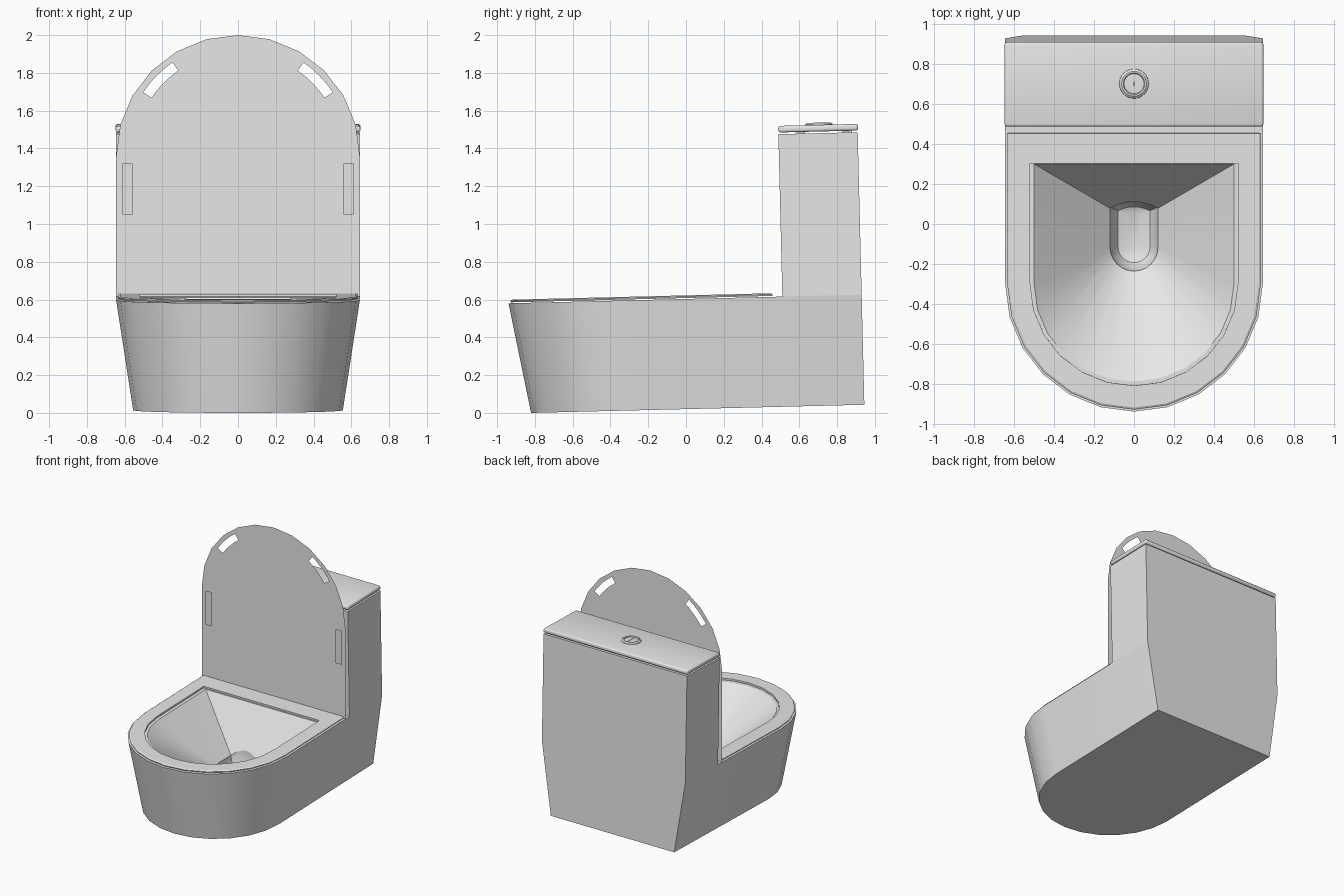
import bpy, bmesh, math
from mathutils import Matrix

cube = bpy.data.objects.get("Cube")
if cube:
    bpy.data.objects.remove(cube, do_unlink=True)

TILT = 0.0245   # whole ceramic body leans back slightly

ceramic = bpy.data.materials.new("white_ceramic")
ceramic.use_nodes = True
ceramic.diffuse_color = (0.8, 0.8, 0.8, 1)
ceramic.node_tree.nodes["Principled BSDF"].inputs["Base Color"].default_value = (0.8, 0.8, 0.8, 1)


def finish(name, bm, tilt=TILT, recalc=True):
    if recalc:
        bmesh.ops.recalc_face_normals(bm, faces=bm.faces[:])
    me = bpy.data.meshes.new(name)
    bm.to_mesh(me)
    bm.free()
    ob = bpy.data.objects.new(name, me)
    bpy.context.collection.objects.link(ob)
    me.materials.append(ceramic)
    ob.rotation_euler.x = tilt
    bpy.ops.object.select_all(action='DESELECT')
    ob.select_set(True)
    bpy.context.view_layer.objects.active = ob
    bpy.ops.object.shade_smooth_by_angle(angle=math.radians(30))
    return ob


def d_ring(w, back, yc, ry, z, bow=0.0, slope=0.0):
    """D-shaped outline: straight back and sides, half-ellipse front."""
    pts = [(w, back, z)]
    for i in range(13):
        a = math.pi * i / 12
        pts.append((w * math.cos(a), yc - ry * math.sin(a), z))
    pts.append((-w, back, z))
    for i in range(1, 6):
        t = -1 + i / 3
        dy = bow * (1 - t * t)
        pts.append((w * t, back + dy, z + slope * dy))
    return pts


def loft(bm, rings, closed=False):
    loops = [[bm.verts.new(p) for p in r] for r in rings]
    n = len(loops[0])
    pairs = list(zip(loops, loops[1:]))
    if closed:
        pairs.append((loops[-1], loops[0]))
    else:
        bm.faces.new(loops[0])
        bm.faces.new(loops[-1])
    for a, b in pairs:
        for i in range(n):
            j = (i + 1) % n
            bm.faces.new((a[i], a[j], b[j], b[i]))


def box(name, lo, hi, bevel=0.0):
    bm = bmesh.new()
    size = [h - l for l, h in zip(lo, hi)]
    mid = [(h + l) / 2 for l, h in zip(lo, hi)]
    bmesh.ops.create_cube(bm, size=1, matrix=Matrix.Translation(mid) @ Matrix.Diagonal((*size, 1)))
    if bevel:
        bmesh.ops.bevel(bm, geom=bm.edges[:], offset=bevel, segments=3, profile=0.5, affect='EDGES')
    return finish(name, bm)


# Pedestal with rim, funnel bowl and drain as one closed shell
bm = bmesh.new()
loft(bm, [
    d_ring(0.555, 0.945, -0.265, 0.555, 0.02),
    d_ring(0.645, 0.945, -0.285, 0.64, 0.603),
    d_ring(0.50, 0.315, -0.29, 0.485, 0.603),
    d_ring(0.12, 0.085, -0.11, 0.12, 0.26, bow=0.035, slope=1.5),
    d_ring(0.11, 0.085, -0.11, 0.11, 0.20, bow=0.03),
    d_ring(0.08, 0.07, -0.11, 0.08, 0.155, bow=0.02),
    d_ring(0.03, 0.05, -0.11, 0.03, 0.14, bow=0.01),
])
finish("pedestal_bowl", bm)

# Seat ring with softened outer edge
bm = bmesh.new()
loft(bm, [
    d_ring(0.52, 0.318, -0.285, 0.51, 0.608),
    d_ring(0.632, 0.472, -0.285, 0.627, 0.608),
    d_ring(0.635, 0.472, -0.285, 0.63, 0.616),
    d_ring(0.625, 0.468, -0.285, 0.62, 0.622),
    d_ring(0.52, 0.318, -0.285, 0.51, 0.622),
], closed=True)
finish("seat", bm)

# Cistern, its lid and the small spacers between them
box("cistern", (-0.645, 0.525, 0.603), (0.645, 0.945, 1.463))
box("cistern_lid", (-0.648, 0.525, 1.472), (0.648, 0.948, 1.507), 0.012)
for sx, side in ((-1, "right"), (1, "left")):
    for y, place in ((0.64, "front"), (0.89, "back")):
        box(f"spacer_{place}_{side}", (sx * 0.58 - 0.03, y - 0.025, 1.46),
            (sx * 0.58 + 0.03, y + 0.025, 1.475))


# Flush button: bevelled ring and two half discs
def turned(name, profile, start=0.0, sweep=2 * math.pi, steps=32, cap=False):
    bm = bmesh.new()
    cols = []
    for i in range(steps + (1 if cap else 0)):
        a = start + sweep * i / steps
        cols.append([bm.verts.new((r * math.cos(a), 0.74 + r * math.sin(a), z)) for r, z in profile])
    n = len(profile)
    for i in range(steps):
        a, b = cols[i], cols[(i + 1) % len(cols)]
        for k in range(n):
            m = (k + 1) % n
            bm.faces.new((a[k], a[m], b[m], b[k]))
    if cap:
        bm.faces.new(cols[0])
        bm.faces.new(cols[-1])
    bmesh.ops.remove_doubles(bm, verts=bm.verts[:], dist=1e-5)
    return finish(name, bm)


turned("button_ring", [(0.075, 1.504), (0.073, 1.511), (0.062, 1.519), (0.054, 1.519),
                       (0.050, 1.512), (0.050, 1.504)])
for name, start, dx in (("button_half_left", -math.pi / 2, 0.013), ("button_half_right", math.pi / 2, 0.009)):
    half = turned(name, [(0.0, 1.504), (0.047, 1.504), (0.047, 1.513), (0.0, 1.515)],
                  start, math.pi, 16, cap=True)
    half.location.x = dx - 0.01 if "left" in name else dx - 0.011

# Raised lid: thin sheet with four slots
CZ = 1.36


def arc(r_x, r_z, a0, a1, n):
    return [(r_x * math.sin(math.radians(a0 + (a1 - a0) * i / n)),
             CZ + r_z * math.cos(math.radians(a0 + (a1 - a0) * i / n))) for i in range(n + 1)]


outlines = [[(-0.645, 0.615)] + arc(0.645, 0.64, -90, 90, 12) + [(0.645, 0.615)]]
for s in (-1, 1):
    slot = arc(0.605, 0.605, 35, 56, 4) + arc(0.552, 0.552, 56, 35, 4)
    outlines.append([(s * x, z) for x, z in slot])
    outlines.append([(s * x, z) for x, z in ((0.56, 1.05), (0.61, 1.05), (0.61, 1.32), (0.56, 1.32))])
bm = bmesh.new()
edges = []
for line in outlines:
    vs = [bm.verts.new((x, 0.458, z)) for x, z in line]
    edges += [bm.edges.new((vs[i], vs[(i + 1) % len(vs)])) for i in range(len(vs))]
bmesh.ops.triangle_fill(bm, edges=edges, use_beauty=True, normal=(0, -1, 0))
for f in bm.faces:
    f.normal_update()
    if f.normal.y > 0:
        f.normal_flip()
finish("raised_lid", bm, tilt=0.0, recalc=False)
